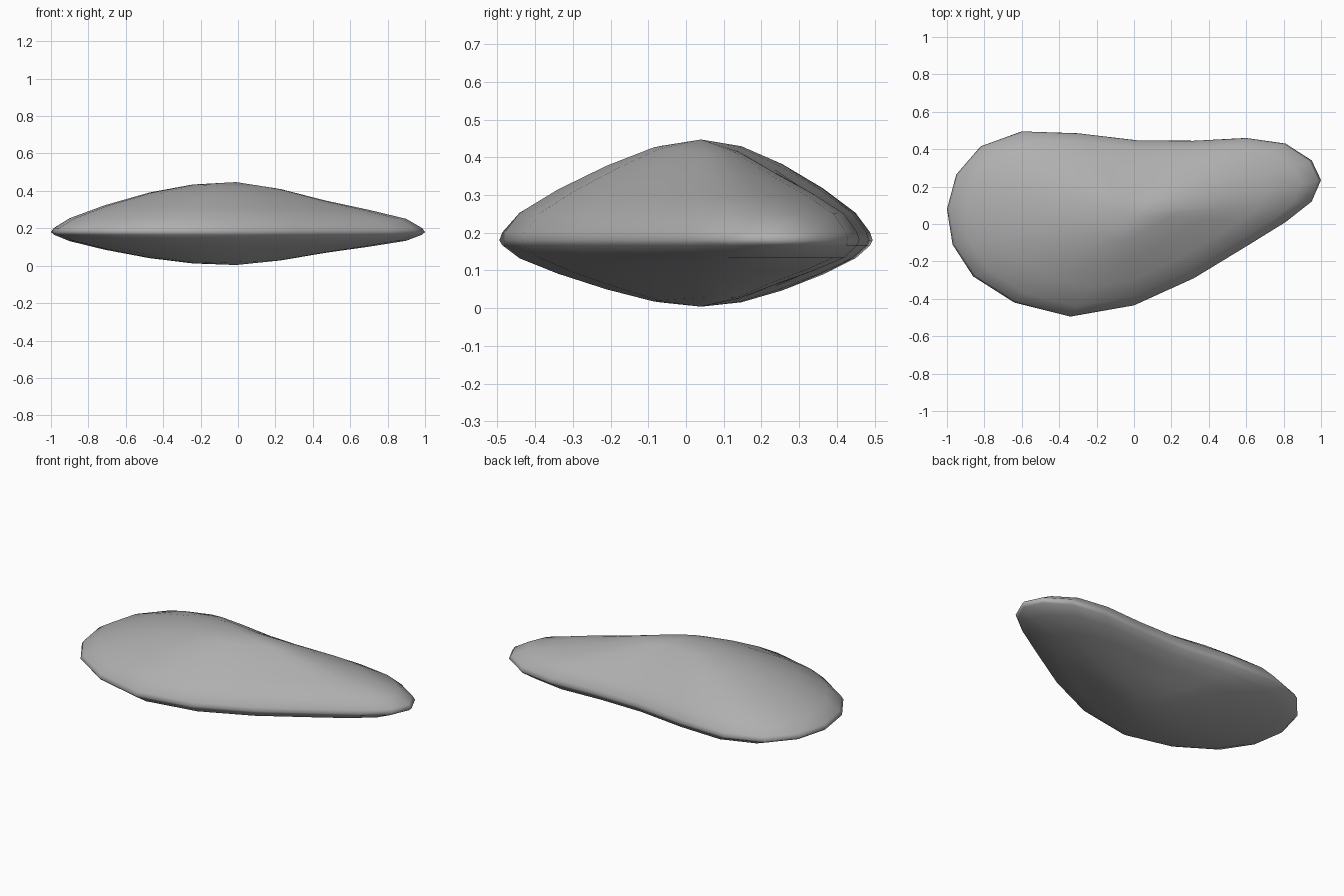
import bpy, bmesh

if "Cube" in bpy.data.objects:
    bpy.data.objects.remove(bpy.data.objects["Cube"])

# Plan outline of the pebble, counter-clockwise seen from above
outline = [(1.0, .235), (.95, .34), (.81, .43), (.60, .46), (.32, .445),
           (.02, .447), (-.30, .485), (-.60, .495), (-.82, .415), (-.95, .265),
           (-1.0, .08), (-.97, -.11), (-.86, -.28), (-.64, -.42), (-.34, -.495),
           (0, -.435), (.32, -.29), (.60, -.12), (.81, .01), (.95, .12)]
cx, cy, rim_z = -.01, .04, .18      # apex position and rim height

# Dome rings: scale, height above rim, thinning toward the narrow right end
rings = [(.985, .021, 0), (.90, .072, .02), (.71, .13, .10),
         (.47, .19, .11), (.235, .242, .05)]
apex, under = .267, .66             # the underside is a shallower dome

bm = bmesh.new()


def ring(s, h, k):
    return [bm.verts.new((cx + (x - cx) * s, cy + (y - cy) * s,
                          rim_z + h * (1 - k * x))) for x, y in outline]


rim = ring(1, 0, 0)
n = len(rim)
for side in (1, -under):
    prev = rim
    for s, h, k in rings:
        cur = ring(s, h * side, k)
        for i in range(n):
            j = (i + 1) % n
            bm.faces.new((prev[i], prev[j], cur[j], cur[i]))
        prev = cur
    tip = bm.verts.new((cx, cy, rim_z + apex * side))
    for i in range(n):
        bm.faces.new((prev[i], prev[(i + 1) % n], tip))

bmesh.ops.recalc_face_normals(bm, faces=bm.faces)
for f in bm.faces:
    f.smooth = True

# Single smooth-shaded stone in mid grey
mesh = bpy.data.meshes.new("pebble")
bm.to_mesh(mesh)
bm.free()
stone = bpy.data.materials.new("stone_grey")
stone.diffuse_color = (.43, .43, .43, 1)
stone.use_nodes = True
stone.node_tree.nodes["Principled BSDF"].inputs["Base Color"].default_value = stone.diffuse_color
mesh.materials.append(stone)
bpy.context.collection.objects.link(bpy.data.objects.new("pebble", mesh))
